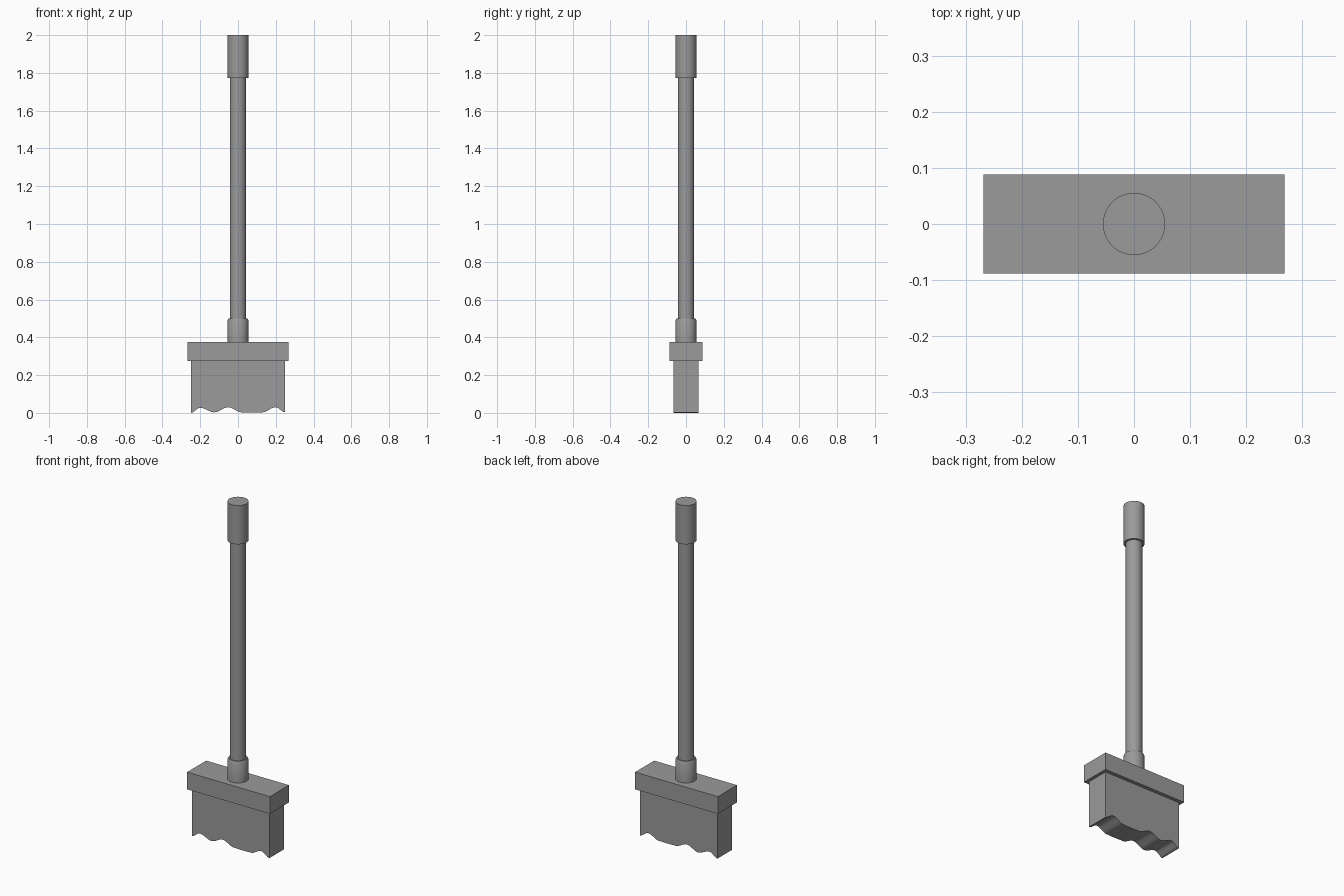
import bpy, bmesh, math

if "Cube" in bpy.data.objects:
    bpy.data.objects.remove(bpy.data.objects["Cube"])

# Dark grey used on every part
grey = bpy.data.materials.new("dark_grey")
grey.diffuse_color = (0.325, 0.325, 0.325, 1)
grey.use_nodes = True
grey.node_tree.nodes["Principled BSDF"].inputs["Base Color"].default_value = grey.diffuse_color


def finish(name, bm, smooth=False):
    bmesh.ops.recalc_face_normals(bm, faces=bm.faces)
    mesh = bpy.data.meshes.new(name)
    bm.to_mesh(mesh)
    bm.free()
    mesh.materials.append(grey)
    obj = bpy.data.objects.new(name, mesh)
    bpy.context.collection.objects.link(obj)
    if smooth:
        bpy.ops.object.select_all(action='DESELECT')
        obj.select_set(True)
        bpy.context.view_layer.objects.active = obj
        bpy.ops.object.shade_smooth_by_angle(angle=math.radians(30))
    return obj


def lathe(name, profile, sides=48):
    """Closed solid of revolution from (radius, z) points, capped at both ends."""
    bm = bmesh.new()
    rings = [[bm.verts.new((r * math.cos(2 * math.pi * i / sides),
                            r * math.sin(2 * math.pi * i / sides), z))
              for i in range(sides)] for r, z in profile]
    for a, b in zip(rings, rings[1:]):
        for i in range(sides):
            j = (i + 1) % sides
            bm.faces.new((a[i], a[j], b[j], b[i]))
    bm.faces.new(rings[0])
    bm.faces.new(rings[-1])
    return finish(name, bm, True)


def extrude_y(name, outline, half_depth, smooth=False):
    """Extrude an (x, z) outline symmetrically along y."""
    bm = bmesh.new()
    face = bm.faces.new([bm.verts.new((x, -half_depth, z)) for x, z in outline])
    moved = bmesh.ops.extrude_face_region(bm, geom=[face])['geom']
    bmesh.ops.translate(bm, vec=(0, 2 * half_depth, 0),
                        verts=[v for v in moved if isinstance(v, bmesh.types.BMVert)])
    return finish(name, bm, smooth)


# Handle: grip, pole and collar
lathe("grip", [(0.0555, 1.773), (0.0555, 2.0)])
lathe("pole", [(0.0435, 0.40), (0.0435, 1.79)])
lathe("collar", [(0.0555, 0.375), (0.0555, 0.489), (0.050, 0.50)])

# Head block
extrude_y("head_block", [(-0.268, 0.275), (0.268, 0.275),
                         (0.268, 0.376), (-0.268, 0.376)], 0.088)

# Bristles: wavy lower edge eased between key points
keys = [(-0.25, 0.0), (-0.20, 0.027), (-0.125, 0.003), (-0.052, 0.03),
        (0.02, 0.003), (0.08, 0.002), (0.13, 0.003), (0.198, 0.03), (0.25, 0.003)]
steps = 8
edge = []
for (x0, z0), (x1, z1) in zip(keys, keys[1:]):
    for s in range(steps):
        t = s / steps
        edge.append((x0 + (x1 - x0) * t,
                     z0 + (z1 - z0) * (1 - math.cos(math.pi * t)) / 2))
edge.append(keys[-1])
extrude_y("bristles", edge + [(0.25, 0.276), (-0.25, 0.276)], 0.067, True)
